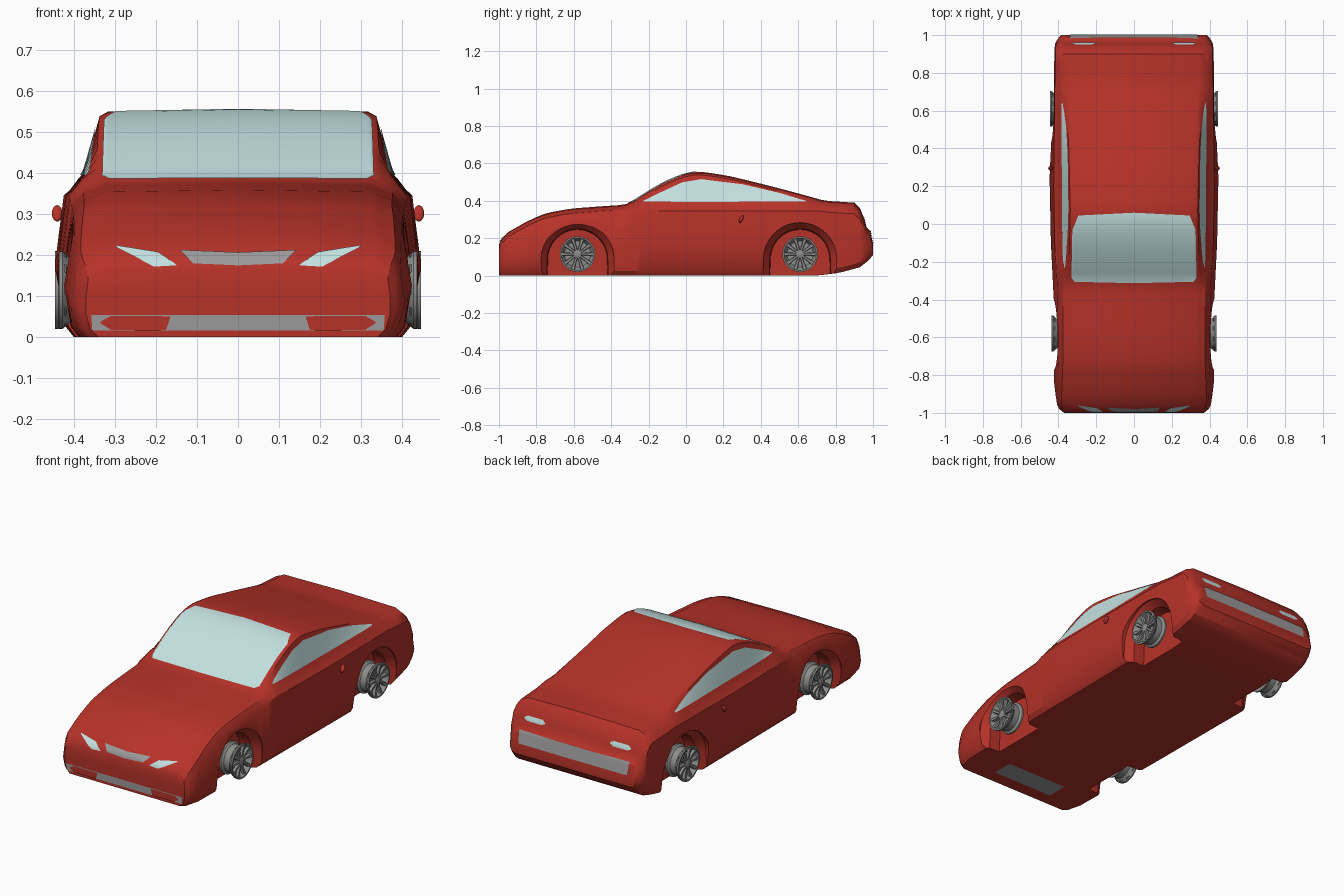
import bpy, bmesh, math
from mathutils import Vector, Matrix
from mathutils.bvhtree import BVHTree

if "Cube" in bpy.data.objects:
    bpy.data.objects.remove(bpy.data.objects["Cube"])


def material(name, rgb):
    m = bpy.data.materials.new(name)
    m.diffuse_color = (*rgb, 1)
    m.use_nodes = True
    m.node_tree.nodes["Principled BSDF"].inputs["Base Color"].default_value = m.diffuse_color
    return m


RED = material("red_paint", (0.47, 0.032, 0.022))
GLASS = material("pale_glass", (0.55, 0.75, 0.75))
TRIM = material("grey_trim", (0.33, 0.32, 0.32))
ALLOY = material("alloy_grey", (0.27, 0.27, 0.265))


def make(name, bm, mat, angle=32):
    me = bpy.data.meshes.new(name)
    bm.to_mesh(me)
    bm.free()
    ob = bpy.data.objects.new(name, me)
    bpy.context.collection.objects.link(ob)
    me.materials.append(mat)
    shade(ob, angle)
    return ob


def shade(ob, angle=32):
    bpy.ops.object.select_all(action='DESELECT')
    ob.select_set(True)
    bpy.context.view_layer.objects.active = ob
    bpy.ops.object.shade_smooth_by_angle(angle=math.radians(angle))


def lerp(table, t):
    if t <= table[0][0]:
        return table[0][1]
    for (a, u), (b, v) in zip(table, table[1:]):
        if t <= b:
            return u + (v - u) * (t - a) / (b - a)
    return table[-1][1]


def loft(bm, rings, caps=True):
    vs = [[bm.verts.new(p) for p in r] for r in rings]
    n = len(vs[0])
    for a, b in zip(vs, vs[1:]):
        for i in range(n):
            bm.faces.new((a[i], a[(i + 1) % n], b[(i + 1) % n], b[i]))
    if caps:
        bm.faces.new(vs[0])
        bm.faces.new(vs[-1])
    bmesh.ops.recalc_face_normals(bm, faces=bm.faces)


# Body: side profile and half widths along the length
TOP = [(-1, .165), (-.99, .19), (-.955, .23), (-.85, .29), (-.755, .333), (-.62, .358), (-.46, .37),
       (-.31, .38), (-.22, .44), (-.115, .502), (-.01, .545), (.07, .558), (.23, .533), (.42, .487),
       (.61, .437), (.74, .40), (.9, .39), (.93, .36), (.955, .30), (.965, .26), (.985, .24), (1, .17)]
BOTTOM = [(-1, 0), (.7, 0), (.82, .015), (.93, .045), (.975, .08), (1, .11)]
W_SILL = [(-1, .36), (-.98, .385), (-.9, .405), (-.3, .415), (.4, .42), (.9, .41), (.97, .40), (1, .375)]
W_MID = [(-1, .37), (-.98, .395), (-.95, .41), (-.82, .425), (-.6, .415), (-.4, .425), (-.1, .44),
         (.25, .447), (.6, .43), (.75, .425), (.95, .42), (.98, .405), (1, .385)]
W_SHOULDER = [(-1, .37), (-.97, .395), (-.6, .402), (-.35, .405), (-.1, .42), (.2, .425), (.7, .42),
              (.95, .415), (1, .38)]
W_BELT = [(-1, .365), (-.95, .385), (-.7, .375), (-.2, .378), (.2, .38), (.8, .39), (.95, .39), (1, .37)]
W_ROOF = [(-1, .345), (-.95, .36), (-.85, .347), (-.3, .347), (.07, .337), (.4, .345), (.74, .365),
          (.95, .365), (1, .35)]


def section(y):
    zt, zb = lerp(TOP, y), lerp(BOTTOM, y)
    if abs(y) < .85:
        zt = sum(lerp(TOP, y + d) for d in (-.03, -.015, 0, .015, .03)) / 5
    h = zt - zb
    zs = min(zt - min(.06, .35 * h), .345)
    half = [(0, zb), (lerp(W_SILL, y) - .02, zb), (lerp(W_SILL, y), zb + min(.025, .12 * h)),
            (lerp(W_MID, y), min(.18, (zb + zs) / 2)), (lerp(W_SHOULDER, y), zs),
            (lerp(W_BELT, y), min(zt - min(.025, .15 * h), .388)),
            (lerp(W_ROOF, y), zt - min(.016, .08 * h)),
            (lerp(W_ROOF, y) - .02, zt - min(.005, .03 * h)), (0, zt)]
    return [(x, y, z) for x, z in half] + [(-x, y, z) for x, z in half[-2:0:-1]]


stations = sorted({round(-.84 + .04 * i, 3) for i in range(43)} |
                  {y for y, _ in TOP if abs(y) > .84} | {-.98, -.9})
bm = bmesh.new()
loft(bm, [section(y) for y in stations])
tree = BVHTree.FromBMesh(bm)
body = make("body", bm, RED)


# Wheel arches cut out of the body, flared at the outside
def arch(side, y, x, r):
    pts = [(y + r * 1.03, -.06)]
    pts += [(y + r * math.cos(math.pi * i / 24), .088 + r * math.sin(math.pi * i / 24)) for i in range(25)]
    pts += [(y - r * 1.03, -.06)]
    return [(side * x, a, b) for a, b in pts]


AXLES = [(-.58, .436), (.61, .446)]
for side in (1, -1):
    for y, _ in AXLES:
        bm = bmesh.new()
        loft(bm, [arch(side, y, x, r) for x, r in ((.31, .158), (.375, .162), (.415, .195), (.6, .198))])
        cutter = make("arch_cutter", bm, RED)
        cutter.hide_render = True
        mod = body.modifiers.new("arch", 'BOOLEAN')
        mod.operation, mod.solver, mod.object = 'DIFFERENCE', 'EXACT', cutter
        bpy.context.view_layer.objects.active = body
        bpy.ops.object.modifier_apply(modifier=mod.name)
        bpy.data.objects.remove(cutter)
shade(body)


# Wheels: lathed rim and hub with ten spokes
def lathe(bm, profile, centre, side, n=40):
    rings = []
    for x, r in profile:
        rings.append([(side * x, centre[0] + r * math.cos(2 * math.pi * i / n),
                       centre[1] + r * math.sin(2 * math.pi * i / n)) for i in range(n)])
    loft(bm, rings)


for side, label in ((1, "right"), (-1, "left")):
    for (y, x0), end in zip(AXLES, ("front", "rear")):
        c = (y, .115)
        bm = bmesh.new()
        lathe(bm, [(x0 - .085, .07), (x0 - .085, .088), (x0 - .075, .088), (x0 - .065, .076), (x0 - .03, .076),
                   (x0 - .008, .095), (x0, .095), (x0, .087), (x0 - .03, .07)], c, side)
        lathe(bm, [(x0 - .03, .022), (x0 - .006, .022), (x0 - .002, .014)], c, side, 20)
        for k in range(10):
            a = 2 * math.pi * k / 10
            rings = []
            for r, w, xo in ((.012, .006, -.006), (.055, .008, -.008), (.09, .012, -.003)):
                ring = []
                for t, dx in ((-w, -.014), (w, -.014), (w * .7, 0), (-w * .7, 0)):
                    ring.append((side * (x0 + xo + dx), c[0] + r * math.cos(a) - t * math.sin(a),
                                 c[1] + r * math.sin(a) + t * math.cos(a)))
                rings.append(ring)
            loft(bm, rings)
        make(f"{end}_{label}_wheel", bm, ALLOY)


# Plates draped onto the body: rows between a low and a high outline
VIEWS = {
    "front": (lambda a, b: (a, -2, b), (0, 1, 0)), "rear": (lambda a, b: (a, 2, b), (0, -1, 0)),
    "top": (lambda a, b: (a, b, 2), (0, 0, -1)), "under": (lambda a, b: (a, b, -2), (0, 0, 1)),
    "right": (lambda a, b: (2, a, b), (-1, 0, 0)), "left": (lambda a, b: (-2, a, b), (1, 0, 0))}


def plate(name, view, lo, hi, mat, off=.003, rows=8, sub=6):
    place, d = VIEWS[view]
    d = Vector(d)

    def spread(line):
        table = [(i, Vector(p)) for i, p in enumerate(line)]
        return [lerp(table, i / sub) for i in range((len(line) - 1) * sub + 1)]
    bm = bmesh.new()
    grid = []
    for p, q in zip(spread(lo), spread(hi)):
        col = []
        for j in range(rows + 1):
            start = Vector(place(*p.lerp(q, j / rows)))
            hit, nor, _, _ = tree.ray_cast(start, d)
            if hit is None:
                hit, nor, _, _ = tree.find_nearest(start + d)
            if nor.dot(d) > 0:
                nor = -nor
            col.append(bm.verts.new(hit + nor * off))
        grid.append(col)
    for a, b in zip(grid, grid[1:]):
        for j in range(rows):
            bm.faces.new((a[j], b[j], b[j + 1], a[j + 1]))
    bm.normal_update()
    if sum(f.normal.dot(d) * f.calc_area() for f in bm.faces) > 0:
        bmesh.ops.reverse_faces(bm, faces=bm.faces)
    make(name, bm, mat)


def flip(line):
    return [(-a, b) for a, b in line]


# Windscreen and side windows
lo = [(-.33, -.285), (-.315, -.305), (0, -.312), (.315, -.305), (.33, -.285)]
hi = [(-.325, -.03), (-.295, .045), (0, .06), (.295, .045), (.325, -.03)]
plate("windscreen", "top", lo, hi, GLASS, rows=16)
ys = (-.23, -.12, -.02, .08, .3, .5, .64)
zs = (.397, .452, .498, .515, .488, .441, .398)
for view in ("right", "left"):
    plate(view + "_window", view, [(y, .394) for y in ys], list(zip(ys, zs)), GLASS)

# Grilles and underside panel
plate("upper_grille", "front", [(-.11, .179), (0, .174), (.11, .179)],
      [(-.142, .211), (0, .205), (.142, .211)], TRIM)
plate("lower_grille", "front", [(-.355, .016), (.355, .016)], [(-.358, .054), (.358, .054)], TRIM)
plate("rear_panel", "rear", [(-.335, .17), (.335, .17)], [(-.34, .238), (.34, .238)], TRIM)
plate("underside_panel", "under", [(-.19, -.92), (.19, -.92)], [(-.19, -.80), (.19, -.80)], TRIM)

# Lamps, bumper inserts and door handles on both sides
for label, f, s in (("right", list, 1), ("left", flip, -1)):
    plate(label + "_headlight", "front", f([(.15, .174), (.205, .171), (.295, .217)]),
          f([(.153, .178), (.195, .206), (.3, .223)]), GLASS)
    plate(label + "_bumper_insert", "front", f([(.175, .018), (.2, .016), (.31, .018), (.335, .034)]),
          f([(.165, .05), (.2, .052), (.31, .052), (.335, .038)]), RED, off=.006)
    plate(label + "_rear_lamp", "rear", f([(.2, .297), (.22, .286), (.31, .286), (.33, .297)]),
          f([(.2, .301), (.22, .312), (.31, .312), (.33, .301)]), GLASS)
    bm = bmesh.new()
    bmesh.ops.create_uvsphere(bm, u_segments=16, v_segments=10, radius=1)
    bm.transform(Matrix.Translation((s * .441, .295, .302)) @ Matrix.Rotation(math.radians(-28), 4, 'X')
                 @ Matrix.Diagonal((.013, .009, .022, 1)))
    make(label + "_door_handle", bm, RED)
